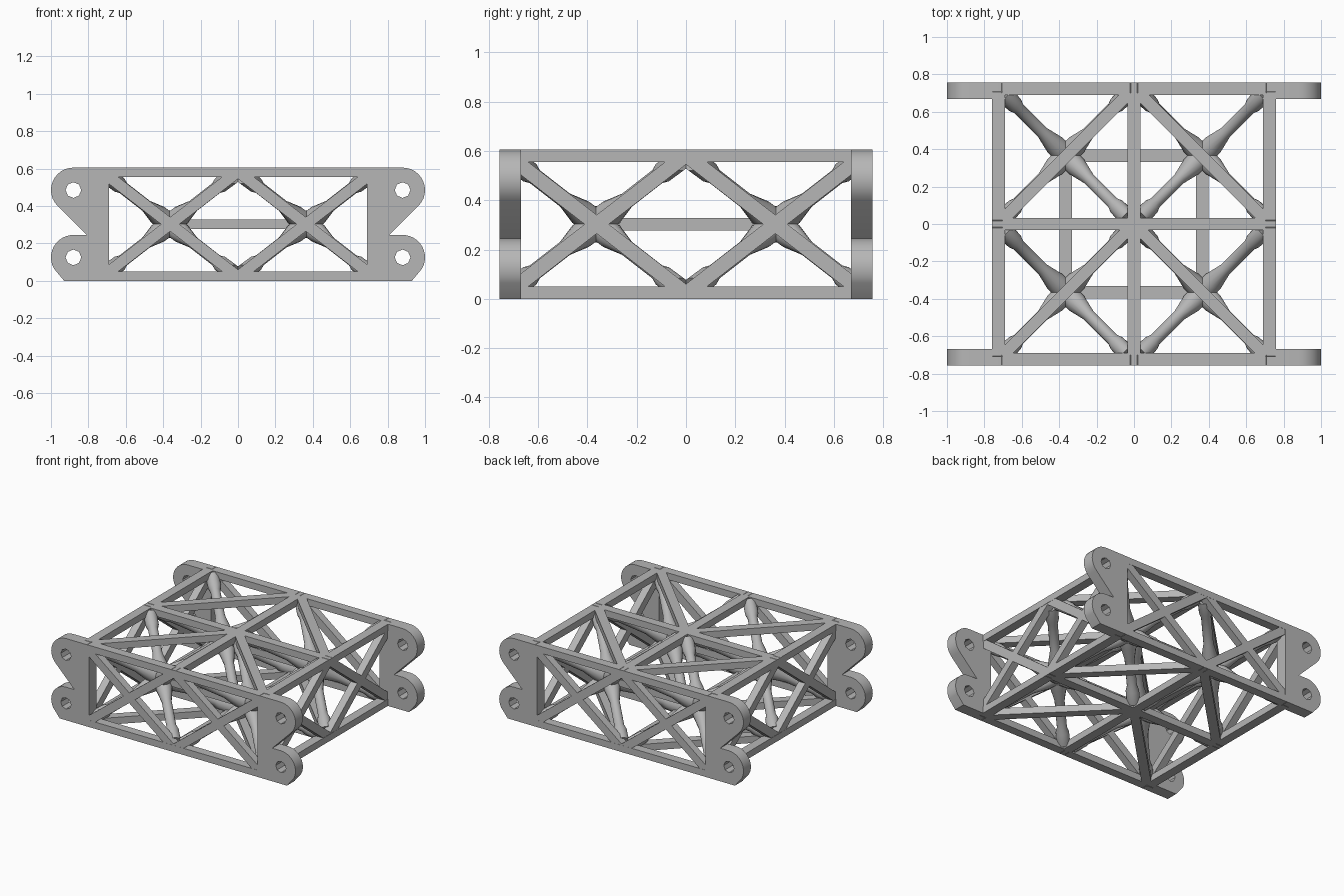
import bpy, bmesh, math
from mathutils import Vector, Matrix

cube = bpy.data.objects.get("Cube")
if cube:
    bpy.data.objects.remove(cube, do_unlink=True)

H = 0.605          # overall height
E = 0.725          # frame centre line
C = 0.365          # cell centre
T = 0.05           # rail height

grey = bpy.data.materials.new("light grey metal")
grey.use_nodes = True
grey.diffuse_color = (0.47, 0.47, 0.47, 1)
grey.node_tree.nodes["Principled BSDF"].inputs["Base Color"].default_value = (0.47, 0.47, 0.47, 1)


def add_object(name, mesh, smooth=False):
    ob = bpy.data.objects.new(name, mesh)
    bpy.context.collection.objects.link(ob)
    mesh.materials.clear()
    mesh.materials.append(grey)
    if smooth:
        bpy.ops.object.select_all(action='DESELECT')
        ob.select_set(True)
        bpy.context.view_layer.objects.active = ob
        bpy.ops.object.shade_smooth_by_angle(angle=math.radians(35))
    return ob


def from_bmesh(name, bm, smooth=False):
    mesh = bpy.data.meshes.new(name)
    bm.to_mesh(mesh)
    bm.free()
    return add_object(name, mesh, smooth)


def beam(bm, a, b, width, depth, normal):
    """Box from a to b; depth is measured along the normal."""
    a, b, n = Vector(a), Vector(b), Vector(normal)
    d = (b - a).normalized()
    side = n.cross(d)
    m = Matrix((d * (b - a).length, side * width, n * depth)).transposed().to_4x4()
    m.translation = (a + b) / 2
    bmesh.ops.create_cube(bm, size=1, matrix=m)


def lathe(bm, a, b, rings, sides=14):
    """Round strut from a to b; rings hold (fraction, radius)."""
    a, b = Vector(a), Vector(b)
    rot = (b - a).to_track_quat('Z', 'Y')
    loops = []
    for f, r in rings:
        loops.append([bm.verts.new(a.lerp(b, f) + rot @ Vector((
            r * math.cos(math.tau * i / sides), r * math.sin(math.tau * i / sides), 0)))
            for i in range(sides)])
    for lo, hi in zip(loops, loops[1:]):
        for i in range(sides):
            j = (i + 1) % sides
            bm.faces.new((lo[i], lo[j], hi[j], hi[i]))
    bm.faces.new(loops[0][::-1])
    bm.faces.new(loops[-1])


def arc(cx, cz, r, start, end, n=12):
    return [(cx + r * math.cos(math.radians(start + (end - start) * i / n)),
             cz + r * math.sin(math.radians(start + (end - start) * i / n)))
            for i in range(n + 1)]


# Ear plates: rounded lugs with bolt holes, one pair on each end frame
outline = ([(0.69, 0), (0.93, 0)] + arc(0.88, 0.125, 0.12, -30, 90) + [(0.81, 0.245)]
           + arc(0.88, 0.485, 0.12, -45, 90) + [(0.69, H)])
holes = [arc(0.88, z, 0.042, 0, 315, 7) for z in (0.125, 0.485)]
for sx, side in ((1, "left"), (-1, "right")):
    for sy, end in ((-1, "front"), (1, "back")):
        curve = bpy.data.curves.new("ear_outline", 'CURVE')
        curve.dimensions = '2D'
        curve.fill_mode = 'BOTH'
        curve.extrude = 0.0435
        for loop in [outline] + holes:
            sp = curve.splines.new('POLY')
            sp.points.add(len(loop) - 1)
            for p, (x, z) in zip(sp.points, loop):
                p.co = (sx * x, z, 0, 1)
            sp.use_cyclic_u = True
        helper = bpy.data.objects.new("ear_helper", curve)
        bpy.context.collection.objects.link(helper)
        dg = bpy.context.evaluated_depsgraph_get()
        mesh = bpy.data.meshes.new_from_object(helper.evaluated_get(dg))
        bpy.data.objects.remove(helper, do_unlink=True)
        mesh.transform(Matrix.Translation((0, sy * 0.7125, 0)) @ Matrix.Rotation(math.pi / 2, 4, 'X'))
        bm = bmesh.new()
        bm.from_mesh(mesh)
        bmesh.ops.remove_doubles(bm, verts=bm.verts, dist=0.0001)
        bmesh.ops.recalc_face_normals(bm, faces=bm.faces)
        bm.to_mesh(mesh)
        bm.free()
        mesh.name = f"{end}_{side}_ear_plate"
        add_object(mesh.name, mesh, True)

# Top and bottom grids: rails, cross bars and flat diagonals
UP = (0, 0, 1)
for name, z in (("bottom_grid", T / 2), ("top_grid", H - T / 2)):
    bm = bmesh.new()
    for k in (-1, 0, 1):
        beam(bm, (-0.76, k * 0.7225, z), (0.76, k * 0.7225, z), 0.066, T, UP)
        beam(bm, (k * E, -0.75, z), (k * E, 0.75, z), 0.068, T, UP)
    for s in (-1, 1):
        beam(bm, (0, 0, z), (s * E, -E, z), 0.064, T, UP)
        beam(bm, (0, E, z), (s * E, 0, z), 0.064, T, UP)
    from_bmesh(name, bm)

# Crossed braces in the four outer walls
lo, hi = 0.022, H - 0.022
for s, end, side in ((-1, "front", "right"), (1, "back", "left")):
    bm_end, bm_side = bmesh.new(), bmesh.new()
    for k in (-1, 1):
        for z0, z1 in ((lo, hi), (hi, lo)):
            beam(bm_end, (0, s * 0.727, z0), (k * E, s * 0.727, z1), 0.06, 0.055, (0, 1, 0))
            beam(bm_side, (s * 0.73, 0, z0), (s * 0.73, k * E, z1), 0.06, 0.055, (1, 0, 0))
    from_bmesh(f"{end}_braces", bm_end)
    from_bmesh(f"{side}_braces", bm_side)

# Round struts from each cell centre to its eight corners
bm = bmesh.new()
rings = ((0, 0.058), (0.16, 0.056), (0.34, 0.034), (0.70, 0.034), (0.76, 0.045), (0.92, 0.047))
for cx in (-C, C):
    for cy in (-C, C):
        for dx in (-1, 1):
            for dy in (-1, 1):
                for dz in (-1, 1):
                    lathe(bm, (cx, cy, H / 2),
                          (cx + dx * 0.36, cy + dy * 0.36, H / 2 + dz * 0.28), rings)
        bmesh.ops.create_icosphere(bm, subdivisions=2, radius=0.075,
                                   matrix=Matrix.Translation((cx, cy, H / 2)))
from_bmesh("round_struts", bm, True)

# Square ring of bars joining the cell centres
bm = bmesh.new()
for s in (-C, C):
    beam(bm, (-C, s, H / 2), (C, s, H / 2), 0.065, T, UP)
    beam(bm, (s, -C, H / 2), (s, C, H / 2), 0.065, T, UP)
from_bmesh("middle_ring", bm)
